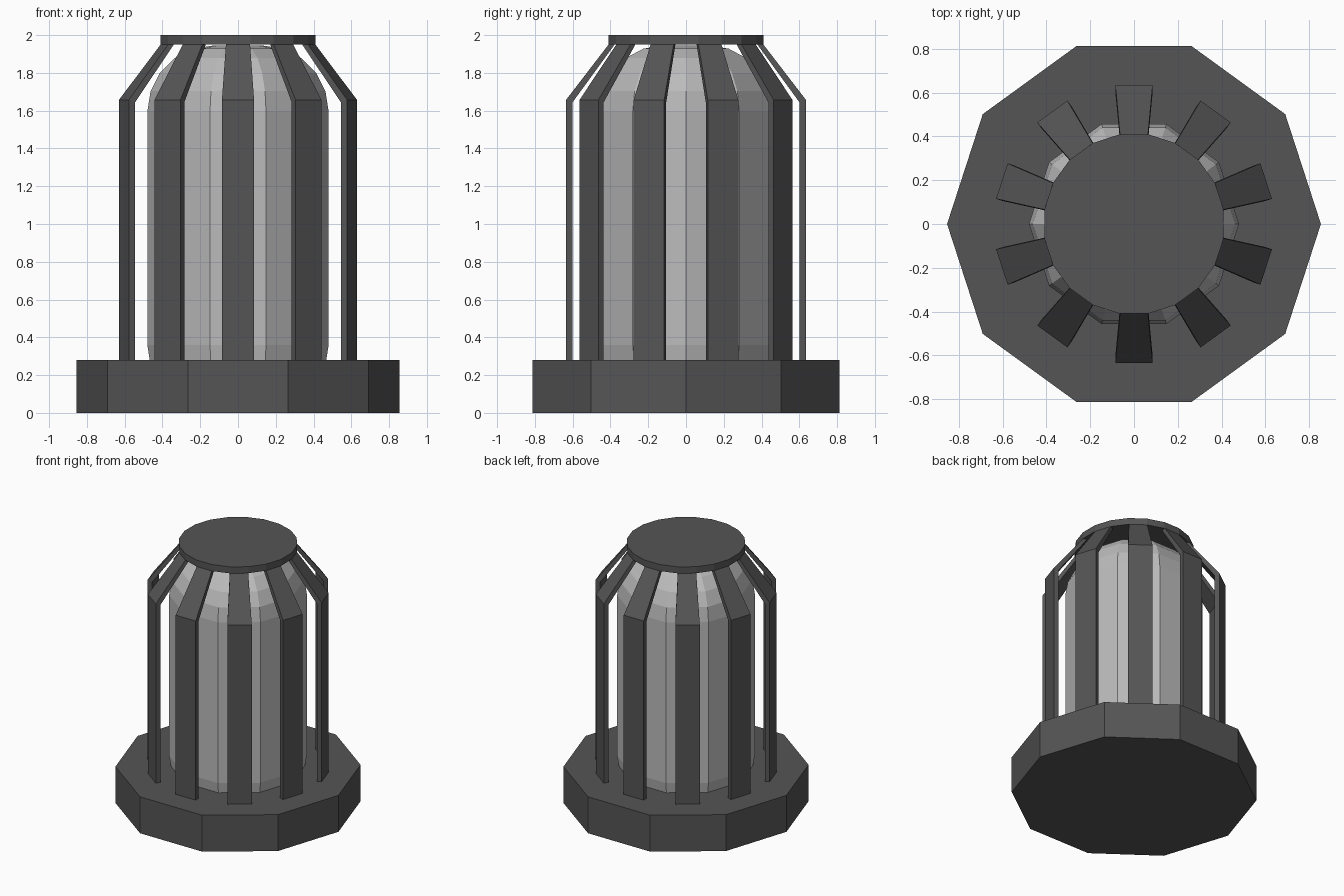
import bpy, bmesh
from math import cos, sin, pi, radians
from mathutils import Matrix

if "Cube" in bpy.data.objects:
    bpy.data.objects.remove(bpy.data.objects["Cube"])


def material(name, v):
    m = bpy.data.materials.new(name)
    m.diffuse_color = (v, v, v, 1)
    m.use_nodes = True
    m.node_tree.nodes["Principled BSDF"].inputs["Base Color"].default_value = m.diffuse_color
    return m


dark = material("dark_metal", 0.09)
pale = material("pale_glass", 0.5)


def loft(bm, rings):
    """Skin a list of closed rings and cap both ends."""
    vs = [[bm.verts.new(p) for p in r] for r in rings]
    n = len(vs[0])
    for a, b in zip(vs, vs[1:]):
        for i in range(n):
            j = (i + 1) % n
            bm.faces.new((a[i], a[j], b[j], b[i]))
    bm.faces.new(vs[0][::-1])
    bm.faces.new(vs[-1])


def finish(name, bm, mat):
    bmesh.ops.recalc_face_normals(bm, faces=bm.faces)
    me = bpy.data.meshes.new(name)
    bm.to_mesh(me)
    bm.free()
    me.materials.append(mat)
    ob = bpy.data.objects.new(name, me)
    bpy.context.collection.objects.link(ob)
    return ob


def turned(name, sides, profile, mat, offset=0.0):
    bm = bmesh.new()
    ang = [offset + 2 * pi * i / sides for i in range(sides)]
    loft(bm, [[(r * cos(a), r * sin(a), z) for a in ang] for r, z in profile])
    return finish(name, bm, mat)


# ten-sided base and twenty-sided top cap
turned("base", 10, [(0.854, 0), (0.854, 0.28)], dark)
turned("top_cap", 20, [(0.415, 1.95), (0.415, 2.0)], dark, radians(9))

# ten-sided lamp glass with rounded ends, its lower end sunk in the base
R, C = 0.35, 0.13
arc = [(C + R * cos(radians(t)), R * sin(radians(t))) for t in range(0, 91, 18)]
profile = [(r, 0.36 - h) for r, h in reversed(arc)] + [(r, 1.595 + h) for r, h in arc]
turned("lamp_glass", 10, profile, pale)

# ten cage bars: upright, then leaning in and narrowing to the cap
for k in range(10):
    bm = bmesh.new()
    rings = []
    for outer, inner, w, z_out, z_in in ((0.635, 0.60, 0.085, 0.28, 0.28),
                                         (0.635, 0.60, 0.085, 1.657, 1.645),
                                         (0.41, 0.378, 0.064, 1.95, 1.95)):
        rings.append([(outer, -w, z_out), (outer, w, z_out),
                      (inner, w, z_in), (inner, -w, z_in)])
    loft(bm, rings)
    bm.transform(Matrix.Rotation(radians(18 + 36 * k), 4, 'Z'))
    finish(f"cage_bar_{k + 1}", bm, dark)
